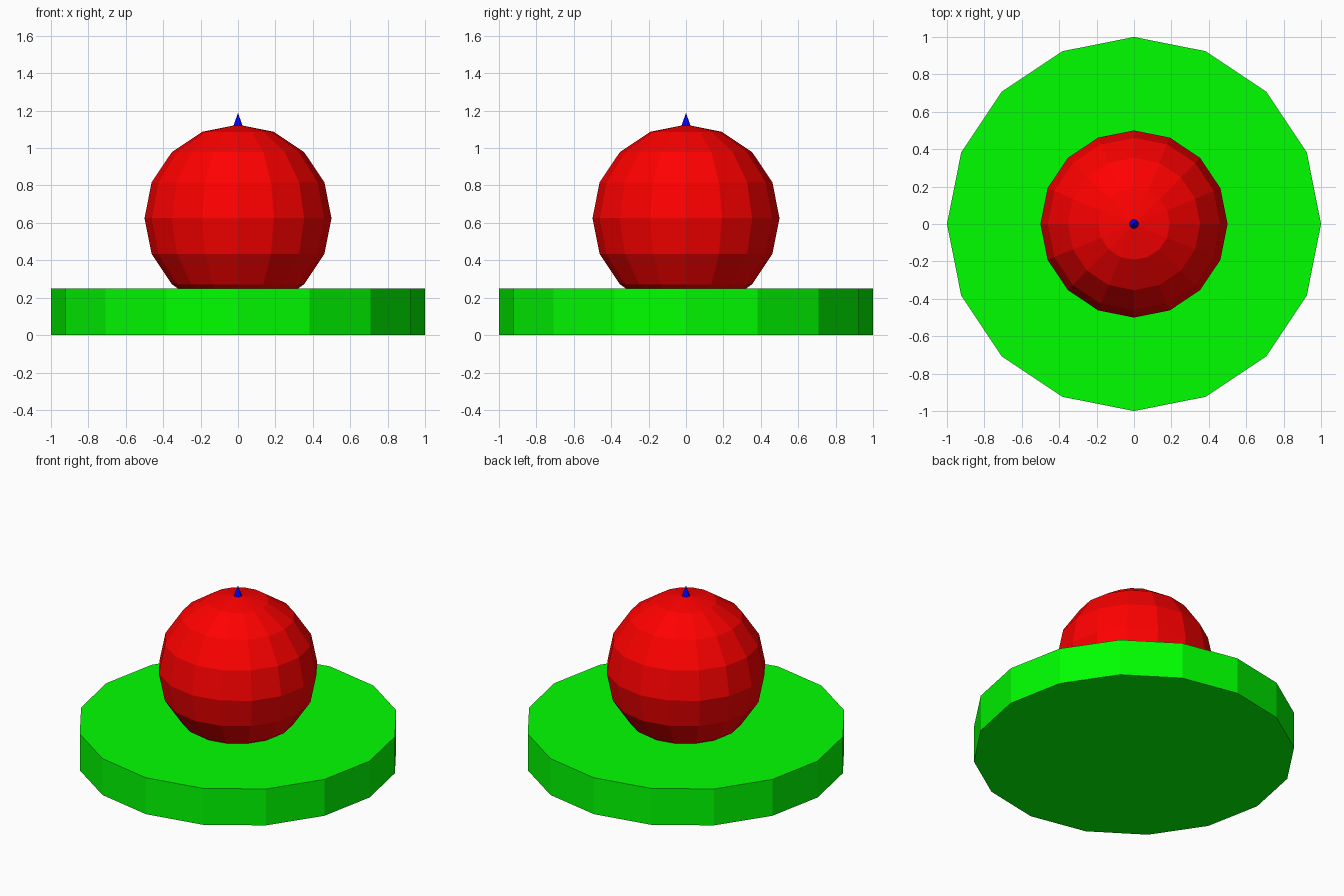
import bpy

if "Cube" in bpy.data.objects:
    bpy.data.objects.remove(bpy.data.objects["Cube"])

SIDES = 16


def finish(name, color):
    """Name the new part and give it a plain colour."""
    obj = bpy.context.object
    obj.name = name
    mat = bpy.data.materials.new(name + "_color")
    mat.diffuse_color = (*color, 1)
    mat.use_nodes = True
    mat.node_tree.nodes["Principled BSDF"].inputs["Base Color"].default_value = mat.diffuse_color
    obj.data.materials.append(mat)


# Flat round base
bpy.ops.mesh.primitive_cylinder_add(vertices=SIDES, radius=1, depth=0.25,
                                    location=(0, 0, 0.125))
finish("base_disc", (0, 1, 0))

# Ball sunk halfway into the base's thickness
bpy.ops.mesh.primitive_uv_sphere_add(segments=SIDES, ring_count=8, radius=0.5,
                                     location=(0, 0, 0.625))
finish("ball", (1, 0, 0))

# Small spike, half sunk into the top of the ball
bpy.ops.mesh.primitive_cone_add(vertices=SIDES, radius1=0.045, radius2=0,
                                depth=0.125, location=(0, 0, 1.125))
finish("top_spike", (0, 0, 1))
